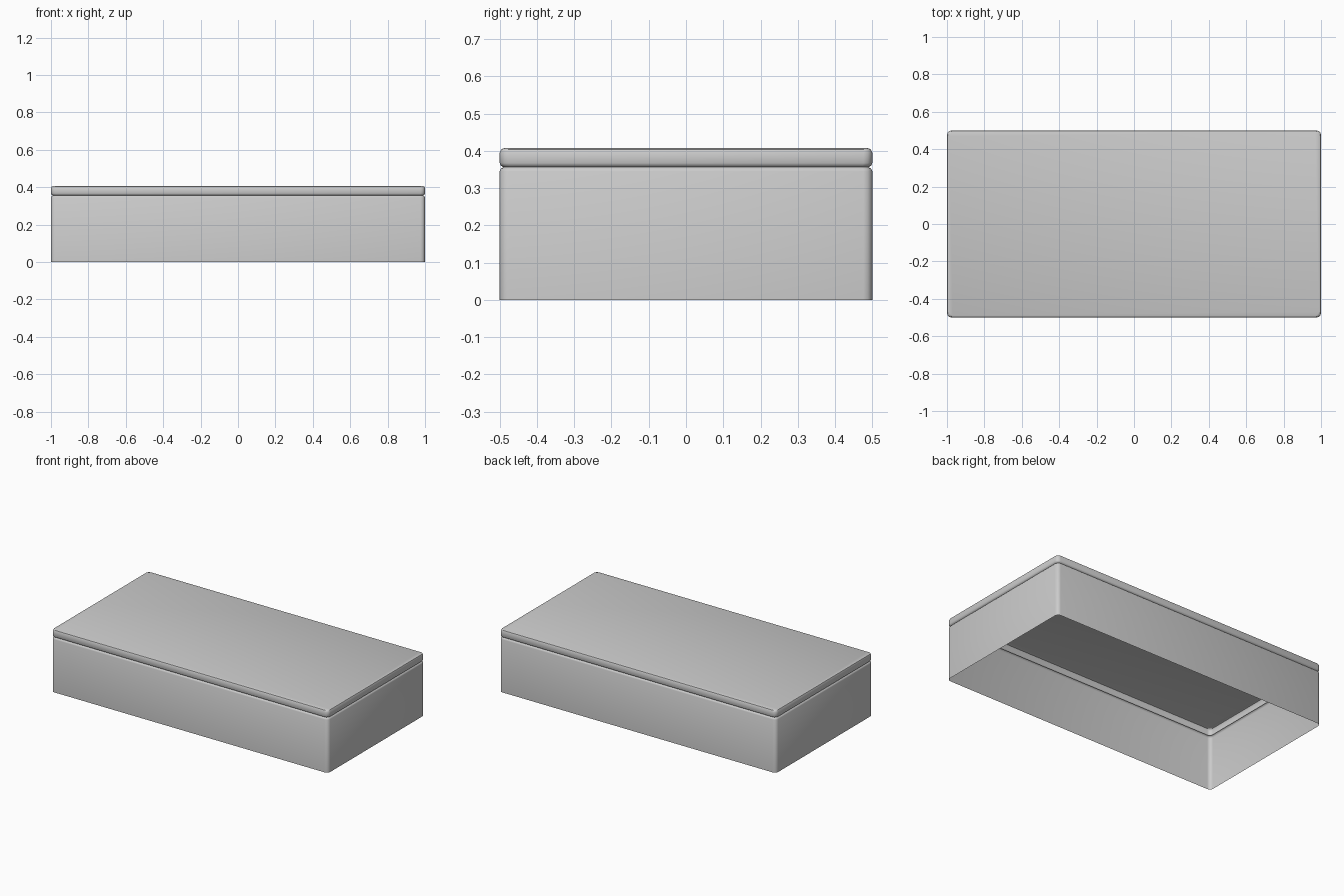
import bpy, bmesh
from math import cos, sin, pi

if "Cube" in bpy.data.objects:
    bpy.data.objects.remove(bpy.data.objects["Cube"])

HX, HY, R, SEG = 1.0, 0.5, 0.024, 3


def rounded_ring(bm, inset, z):
    """Rounded rectangle of vertices, pulled in by inset."""
    r = R - inset * 0.4
    cx, cy = HX - inset - r, HY - inset - r
    ring = []
    for q, (sx, sy) in enumerate([(1, 1), (-1, 1), (-1, -1), (1, -1)]):
        for i in range(SEG + 1):
            a = (q + i / SEG) * pi / 2
            ring.append(bm.verts.new((sx * cx + r * cos(a), sy * cy + r * sin(a), z)))
    return ring


def shell(name, profile, cap_top=False):
    """Thin open skin lofted through (inset, z) rings."""
    bm = bmesh.new()
    rings = [rounded_ring(bm, i, z) for i, z in profile]
    n = len(rings[0])
    for lo, hi in zip(rings, rings[1:]):
        for k in range(n):
            m = (k + 1) % n
            bm.faces.new((lo[k], lo[m], hi[m], hi[k]))
    if cap_top:
        bm.faces.new(rings[-1])
    mesh = bpy.data.meshes.new(name)
    bm.to_mesh(mesh)
    bm.free()
    obj = bpy.data.objects.new(name, mesh)
    bpy.context.collection.objects.link(obj)
    bpy.ops.object.select_all(action='DESELECT')
    obj.select_set(True)
    bpy.context.view_layer.objects.active = obj
    bpy.ops.object.shade_smooth_by_angle(angle=pi / 4)
    return obj


# Side walls, open below, turning in at the groove
shell("base_walls", [(0, 0), (0, 0.345), (0.003, 0.352), (0.010, 0.356)])

# Slab on top with rounded edges, hollow underneath
shell("top_slab", [(0.010, 0.356), (0.003, 0.360), (0, 0.367), (0, 0.395),
                   (0.004, 0.404), (0.012, 0.407)], cap_top=True)
